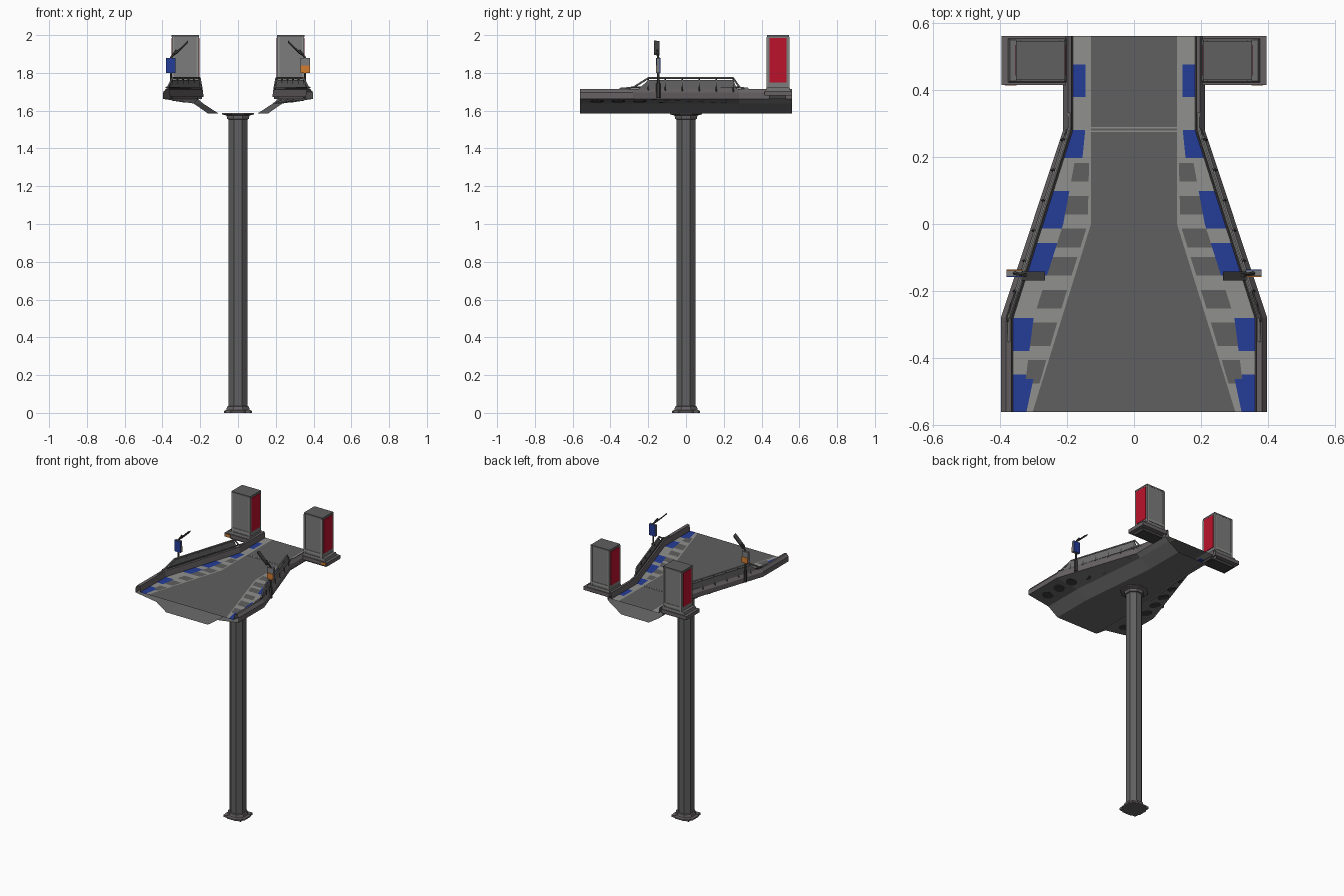
import bpy, bmesh, math
from mathutils import Vector, Matrix

if "Cube" in bpy.data.objects:
    bpy.data.objects.remove(bpy.data.objects["Cube"])

def mat(name, r, g, b):
    m = bpy.data.materials.new(name)
    m.diffuse_color = (r, g, b, 1)
    m.use_nodes = True
    m.node_tree.nodes["Principled BSDF"].inputs["Base Color"].default_value = m.diffuse_color
    return m

ROAD = mat("road_grey", 0.115, 0.115, 0.115)
LIGHT = mat("light_grey", 0.28, 0.28, 0.27)
BLUE = mat("blue_paint", 0.018, 0.045, 0.31)
RED = mat("red_panel", 0.50, 0.006, 0.025)
RIM = mat("rim_grey", 0.135, 0.122, 0.128)
HULL = mat("hull_grey", 0.15, 0.15, 0.15)
DARK = mat("dark_metal", 0.05, 0.05, 0.05)
PANEL = mat("panel_grey", 0.20, 0.20, 0.20)
ORANGE = mat("orange_light", 0.65, 0.20, 0.03)

def mesh(name, verts, faces, mats, idx=None):
    me = bpy.data.meshes.new(name)
    me.from_pydata(verts, [], faces)
    for m in mats:
        me.materials.append(m)
    if idx:
        for p, i in zip(me.polygons, idx):
            p.material_index = i
    ob = bpy.data.objects.new(name, me)
    bpy.context.collection.objects.link(ob)
    return ob

def from_bm(name, bm, m):
    me = bpy.data.meshes.new(name)
    bm.to_mesh(me)
    bm.free()
    me.materials.append(m)
    ob = bpy.data.objects.new(name, me)
    bpy.context.collection.objects.link(ob)
    return ob

def box(name, x, y, z, m, top=1.0):
    """Box from min/max pairs; top scales the upper face."""
    bm = bmesh.new()
    bmesh.ops.create_cube(bm, size=1)
    c = Vector(((x[0] + x[1]) / 2, (y[0] + y[1]) / 2, (z[0] + z[1]) / 2))
    for v in bm.verts:
        k = top if v.co.z > 0 else 1
        v.co = c + Vector((v.co.x * abs(x[1] - x[0]) * k,
                           v.co.y * abs(y[1] - y[0]) * k, v.co.z * (z[1] - z[0])))
    return from_bm(name, bm, m)

def rods(name, pts, r, m, n=6):
    """Straight rods along a polyline."""
    bm = bmesh.new()
    pts = [Vector(p) for p in pts]
    for a, b in zip(pts, pts[1:]):
        d = b - a
        M = Matrix.Translation((a + b) / 2) @ d.to_track_quat('Z', 'Y').to_matrix().to_4x4()
        bmesh.ops.create_cone(bm, cap_ends=True, segments=n, radius1=r, radius2=r,
                              depth=d.length + r * 0.6, matrix=M)
    return from_bm(name, bm, m)

def turned(name, prof, m, n=8):
    """Faceted column from (apothem, z) pairs."""
    k = 1 / math.cos(math.pi / n)
    vs = [(a * k * math.cos((i + .5) * 2 * math.pi / n),
           a * k * math.sin((i + .5) * 2 * math.pi / n), z) for a, z in prof for i in range(n)]
    fs = [(j * n + i, j * n + (i + 1) % n, (j + 1) * n + (i + 1) % n, (j + 1) * n + i)
          for j in range(len(prof) - 1) for i in range(n)]
    fs += [tuple(reversed(range(n))), tuple(range(len(vs) - n, len(vs)))]
    return mesh(name, vs, fs, [m])

def blend(y, a, b):
    """Value a at the wide front, b at the narrow back."""
    t = min(1, max(0, (y + 0.28) / 0.56))
    return a + (b - a) * t

# Pillar with foot and head flanges
turned("pillar", [(0.05, 0.01), (0.05, 1.58)], ROAD)
turned("pillar_foot", [(0.074, 0), (0.074, 0.01), (0.062, 0.016), (0.058, 0.034), (0.05, 0.036)], RIM)
turned("pillar_head", [(0.05, 1.553), (0.058, 1.556), (0.06, 1.574), (0.084, 1.58), (0.084, 1.588)], RIM)
for sx in (1, -1):
    for sy in (1, -1):
        box("foot_lug", (sx * 0.04, sx * 0.066), (sy * 0.04, sy * 0.066), (0, 0.014), RIM)

# Open-ended hull: rim, wing underside and keel lofted along y
DECK_Z = 1.672
prof = [(0.36, 0.182, DECK_Z), (0.365, 0.187, 1.712), (0.382, 0.197, 1.716), (0.397, 0.211, 1.695),
        (0.397, 0.211, 1.662), (0.235, 0.185, 1.638), (0.16, 0.105, 1.586)]
vs, fs, idx = [], [], []
for y in (-0.56, -0.28, 0.28, 0.56):
    half = [(blend(y, a, b), y, z) for a, b, z in prof]
    vs += half + [(-x, yy, z) for x, yy, z in reversed(half)]
n = len(prof) * 2
for j in range(3):
    for i in range(n - 1):
        fs.append((j * n + i, j * n + i + 1, (j + 1) * n + i + 1, (j + 1) * n + i))
        k = min(i, n - 2 - i)
        idx.append(0 if k < 4 else 1)
mesh("hull", vs, fs, [RIM, HULL], idx)

# Road deck, painted edge strips chosen by position
cols = [0, 0.07, 0.32, 0.58, 1.0]
blues = [(0.24, 0.05), (0.04, 0.055), (-0.11, 0.05), (-0.33, 0.05), (-0.51, 0.055)]
darks = [0.15, 0.055, -0.04, -0.13, -0.225, -0.33, -0.44]

def paint(col, y):
    if y > 0.28:
        return 2 if col >= 2 and abs(y - 0.43) < 0.05 else 1
    if col == 0:
        return 1
    in_blue = any(abs(y - c) < w for c, w in blues)
    if in_blue and (col == 3 or (col == 2 and (y > 0.2 or y < -0.46))):
        return 2
    if col < 3 and any(abs(y - c) < 0.03 for c in darks):
        return 0
    return 1

vs, fs, idx = [], [], []
rows = 80
for j in range(rows + 1):
    y = -0.56 + 1.12 * j / rows
    inner = 0.128 + max(0, -y) / 0.56 * 0.174
    outer = blend(y, 0.36, 0.182)
    xs = [inner + (outer - inner) * u for u in cols]
    vs += [(x, y, DECK_Z) for x in [-x for x in reversed(xs)] + xs]
for j in range(rows):
    y = -0.56 + 1.12 * (j + 0.5) / rows
    for i in range(9):
        fs.append((j * 10 + i, j * 10 + i + 1, j * 10 + i + 11, j * 10 + i + 10))
        idx.append(0 if i == 4 else paint(3 - i if i < 4 else i - 5, y))
mesh("road_deck", vs, fs, [ROAD, LIGHT, BLUE], idx)
for y in (0.276, 0.287):
    box("road_line", (-0.128, 0.128), (y - 0.002, y + 0.002), (DECK_Z, DECK_Z + 0.001), LIGHT)

for s in (1, -1):
    # Round recesses under the wing
    bm = bmesh.new()
    for i in range(7):
        y = -0.47 + 0.112 * i
        xo, xi = blend(y, 0.397, 0.211), blend(y, 0.235, 0.185)
        M = (Matrix.Translation((s * (xo + xi) / 2, y, 1.6495))
             @ Matrix.Rotation(-s * math.atan2(0.024, xo - xi), 4, 'Y'))
        r = min(0.036, 0.4 * (xo - xi))
        bmesh.ops.create_cone(bm, cap_ends=True, segments=12, radius1=r, radius2=r, depth=0.003, matrix=M)
    from_bm("wing_discs", bm, DARK)

    # Guard rail on the angled rim
    def rx(y, off=0):
        return s * (blend(y, 0.378, 0.199) + off)
    path = [(-0.35, 1.716), (-0.28, 1.722), (-0.2, 1.772), (0.25, 1.772), (0.285, 1.722), (0.33, 1.716)]
    rods("rail_tube", [(rx(y, -0.006), y, z) for y, z in path], 0.005, LIGHT)
    rods("rail_lower_tube", [(rx(-0.29), -0.29, 1.722), (rx(0.28), 0.28, 1.722)], 0.005, DARK)
    a, b = -0.2, 0.25
    vs = [(rx(y, o), y, z) for o in (-0.004, 0.004) for y, z in
          ((a - 0.05, 1.715), (b + 0.02, 1.715), (b, 1.762), (a, 1.762))]
    mesh("rail_panel", vs, [(0, 1, 2, 3), (7, 6, 5, 4), (0, 4, 5, 1), (1, 5, 6, 2),
                            (2, 6, 7, 3), (3, 7, 4, 0)], [HULL])
    for i in range(6):
        y = a + (b - a) * i / 5
        rods("rail_post", [(rx(y, 0.006), y, 1.70), (rx(y, -0.004), y, 1.77)], 0.005, DARK, 4)

    # Lamp post with slanted arm and head
    y = -0.147
    rods("lamp_foot", [(s * 0.355, y, 1.67), (s * 0.355, y, 1.74)], 0.011, DARK)
    rods("lamp_pole", [(s * 0.355, y, 1.70), (s * 0.355, y, 1.88), (s * 0.325, y - 0.005, 1.92)], 0.006, DARK)
    head = [(s * x, yy, z) for x, z in ((0.335, 1.905), (0.265, 1.972)) for yy, z in
            ((y - 0.022, z), (y + 0.006, z - 0.004), (y + 0.006, z - 0.014), (y - 0.022, z - 0.010))]
    mesh("lamp_head", head, [(0, 1, 2, 3), (4, 5, 6, 7), (0, 1, 5, 4), (1, 2, 6, 5),
                             (2, 3, 7, 6), (3, 0, 4, 7)], [DARK])
    # Two-sided plate on the lamp: blue on one side, orange and grey on the other
    xa, xb = s * 0.332, s * 0.38
    box("lamp_plate", (xa, xb), (y - 0.008, y + 0.008), (1.80, 1.878), PANEL)
    f = s
    yb, yo = y + f * 0.0095, y - f * 0.0095
    box("lamp_plate_blue", (xa, xb), (yb - 0.0015, yb + 0.0015), (1.80, 1.878), BLUE)
    box("lamp_plate_orange", (xa, xb), (yo - 0.0015, yo + 0.0015), (1.80, 1.84), ORANGE)

    # Roadside sign on a bracketed base
    box("sign_bracket", (s * 0.19, s * 0.37), (0.44, 0.53), (1.662, 1.685), DARK)
    box("sign_base", (s * 0.2, s * 0.395), (0.415, 0.56), (1.68, 1.705), RIM)
    box("sign_plinth", (s * 0.2, s * 0.375), (0.422, 0.553), (1.705, 1.722), HULL, 0.94)
    box("sign_light", (s * 0.35, s * 0.385), (0.4125, 0.4165), (1.685, 1.70), ORANGE)
    box("sign_body", (s * 0.207, s * 0.35), (0.43, 0.545), (1.715, 1.99), PANEL)
    box("sign_roof", (s * 0.206, s * 0.351), (0.429, 0.546), (1.99, 2.0), ROAD)
    for x in (0.206, 0.351):
        box("sign_red_face", (s * x - 0.002, s * x + 0.002), (0.442, 0.533), (1.75, 1.985), RED)
    for yy in (0.4295, 0.5455):
        for x in (0.213, 0.344):
            box("sign_frame_side", (s * (x - 0.006), s * (x + 0.006)), (yy - 0.003, yy + 0.003), (1.72, 1.99), LIGHT)
        box("sign_frame_bottom", (s * 0.219, s * 0.338), (yy - 0.003, yy + 0.003), (1.735, 1.75), LIGHT)
